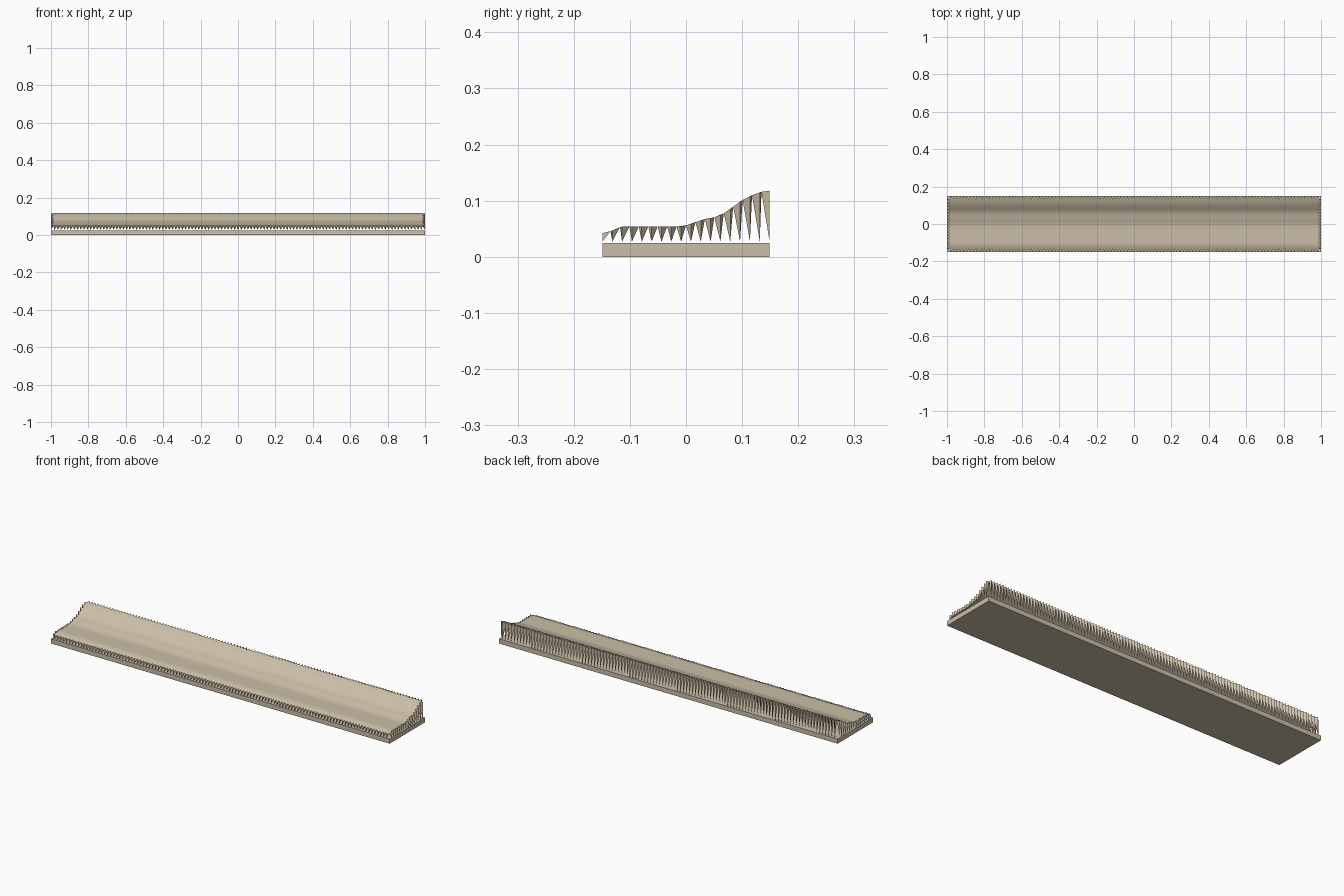
import bpy, bmesh

if "Cube" in bpy.data.objects:
    bpy.data.objects.remove(bpy.data.objects["Cube"])

# One beige colour
beige = bpy.data.materials.new("beige")
beige.diffuse_color = (0.60, 0.52, 0.39, 1)
beige.use_nodes = True
beige.node_tree.nodes["Principled BSDF"].inputs["Base Color"].default_value = beige.diffuse_color

HX, HY = 1.0, 0.149      # half length and half depth
INSET = 0.0145           # width of the serrated rim
NX, NY = 114, 17         # sheet points along x and y
TIP_Z = 0.027            # height of the tooth tips

# Cross-section of the curved sheet: (y, z)
PROFILE = [(-0.15, .042), (-0.133, .046), (-0.115, .054), (-0.06, .054),
           (-0.01, .054), (0.0, .056), (0.02, .063), (0.035, .068),
           (0.055, .071), (0.07, .079), (0.1, .101), (0.12, .111),
           (0.135, .116), (0.15, .118)]


def height(y):
    for (y0, z0), (y1, z1) in zip(PROFILE, PROFILE[1:]):
        if y <= y1:
            return z0 + (z1 - z0) * (y - y0) / (y1 - y0)
    return PROFILE[-1][1]


def spread(half, n):
    return [-half + 2 * half * i / (n - 1) for i in range(n)]


def finish(bm, name):
    mesh = bpy.data.meshes.new(name)
    bm.to_mesh(mesh)
    bm.free()
    mesh.materials.append(beige)
    obj = bpy.data.objects.new(name, mesh)
    bpy.context.collection.objects.link(obj)
    return obj


# Flat base slab
bm = bmesh.new()
bmesh.ops.create_cube(bm, size=1)
for v in bm.verts:
    v.co = (v.co.x * 2 * HX, v.co.y * 2 * HY, (v.co.z + 0.5) * 0.025)
finish(bm, "base_slab")

# Curved top sheet
xs, ys = spread(HX - INSET, NX), spread(HY - INSET, NY)
bm = bmesh.new()
grid = [[bm.verts.new((x, y, height(y))) for x in xs] for y in ys]
for j in range(NY - 1):
    for i in range(NX - 1):
        f = bm.faces.new((grid[j][i], grid[j][i + 1],
                          grid[j + 1][i + 1], grid[j + 1][i]))
        f.smooth = True
finish(bm, "curved_sheet")

# Serrated rim with pointed teeth hanging from all four edges
bm = bmesh.new()
ox, oy = spread(HX, NX + 1)[1:-1], spread(HY, NY + 1)[1:-1]
lo_x, lo_y = HX - INSET, HY - INSET
sides = [
    ([(x, -lo_y) for x in xs], [(x, -HY) for x in ox]),
    ([(lo_x, y) for y in ys], [(HX, y) for y in oy]),
    ([(x, lo_y) for x in xs[::-1]], [(x, HY) for x in ox[::-1]]),
    ([(-lo_x, y) for y in ys[::-1]], [(-HX, y) for y in oy[::-1]]),
]
for inner, outer in sides:
    for p, q, o in zip(inner, inner[1:], outer):
        a, b, c = (bm.verts.new((x, y, height(y))) for x, y in (p, q, o))
        tip = bm.verts.new((o[0], o[1], TIP_Z))
        bm.faces.new((a, c, b))
        bm.faces.new((a, tip, c))
        bm.faces.new((c, tip, b))
finish(bm, "rim_teeth")
